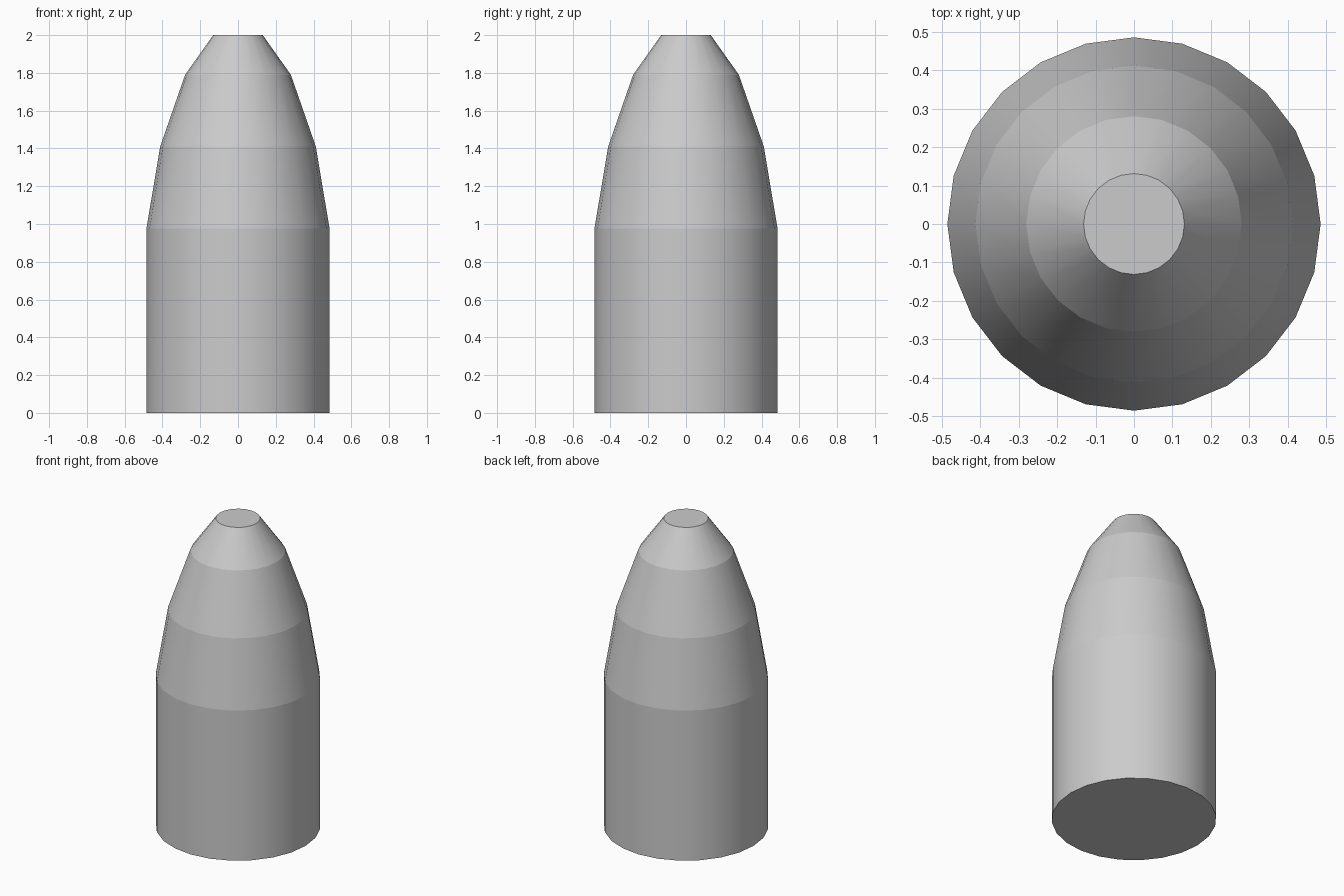
import bpy, bmesh
from math import cos, sin, tau

cube = bpy.data.objects.get("Cube")
if cube:
    bpy.data.objects.remove(cube, do_unlink=True)

# Plain grey surface
grey = bpy.data.materials.new("light_grey")
grey.use_nodes = True
colour = (0.6, 0.6, 0.6, 1)
grey.diffuse_color = colour
grey.node_tree.nodes["Principled BSDF"].inputs["Base Color"].default_value = colour

# Straight body and three tapering nose bands: (radius, height)
PROFILE = [(0.485, 0), (0.485, 0.975), (0.412, 1.41), (0.28, 1.79), (0.131, 2)]
SIDES = 24

bm = bmesh.new()
rings = [[bm.verts.new((r * cos(tau * i / SIDES), r * sin(tau * i / SIDES), z))
          for i in range(SIDES)] for r, z in PROFILE]
for low, high in zip(rings, rings[1:]):
    for i in range(SIDES):
        j = (i + 1) % SIDES
        bm.faces.new((low[i], low[j], high[j], high[i])).smooth = True

# Flat base and flat tip
bm.faces.new(rings[0][::-1])
bm.faces.new(rings[-1])

# Crisp creases between bands, smooth around each band
for ring in rings:
    for i in range(SIDES):
        bm.edges.get((ring[i - 1], ring[i])).smooth = False

mesh = bpy.data.meshes.new("tapered_body")
bm.to_mesh(mesh)
bm.free()
mesh.materials.append(grey)
bpy.context.collection.objects.link(bpy.data.objects.new("tapered_body", mesh))
